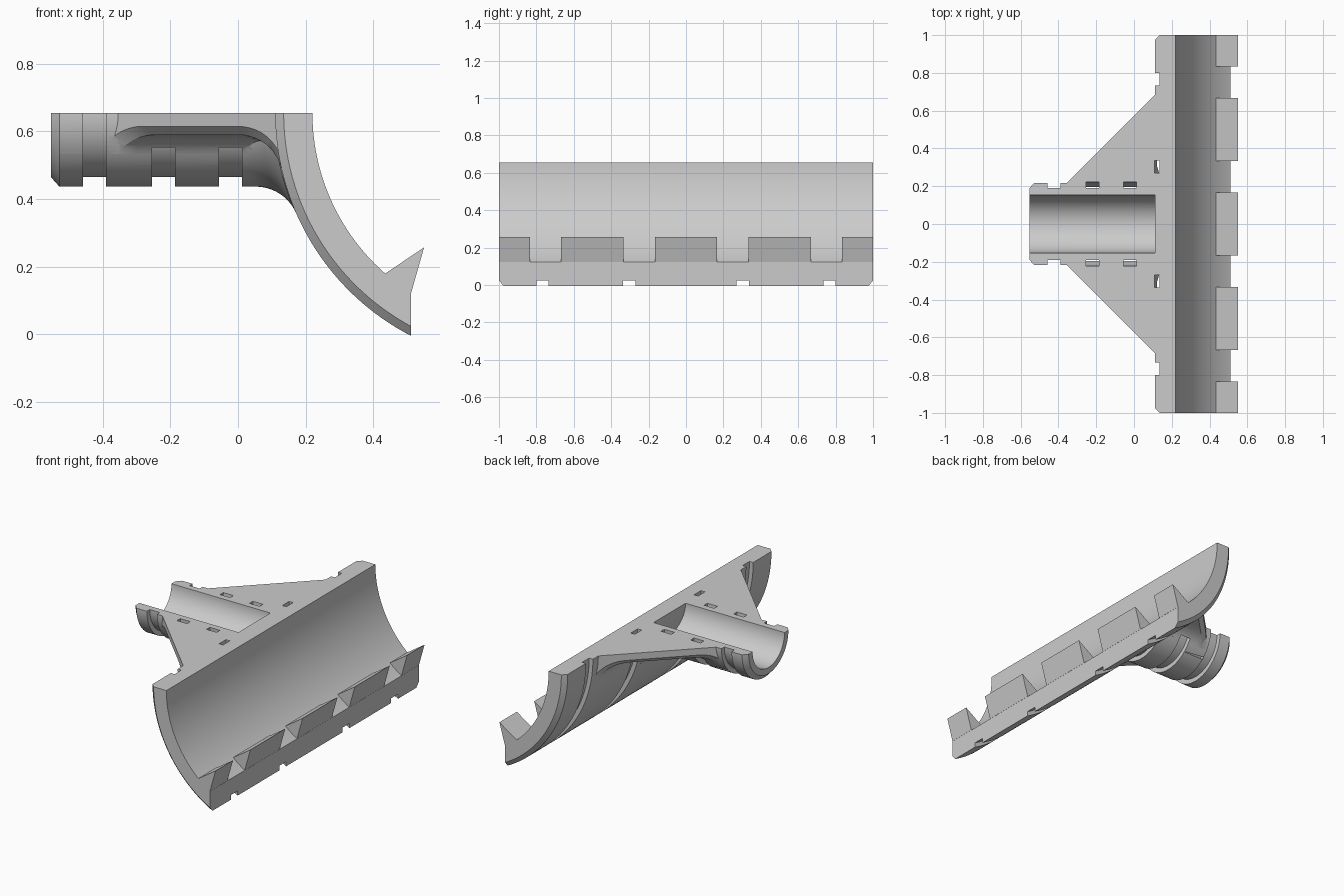
import bpy, bmesh
from math import sin, cos, sqrt, radians, atan2, pi
from mathutils import Vector

if "Cube" in bpy.data.objects:
    bpy.data.objects.remove(bpy.data.objects["Cube"], do_unlink=True)

TOP = 0.655                     # parting plane height
CX, RI, RO = 0.852, 0.632, 0.742   # main pipe axis and radii
RB, BORE = 0.218, 0.153         # branch outer radius and bore
RF = 0.13                       # fillet radius
CH = 0.025                      # chamfer size
PLATE = 0.59                    # underside of the web
DIAG = -0.572                   # where the sloping web edge meets y = 0

grey = bpy.data.materials.new("Light grey")
grey.use_nodes = True
COLOR = (0.6, 0.6, 0.6, 1)
grey.diffuse_color = COLOR
grey.node_tree.nodes["Principled BSDF"].inputs["Base Color"].default_value = COLOR


def finish(bm, name):
    bmesh.ops.recalc_face_normals(bm, faces=bm.faces[:])
    me = bpy.data.meshes.new(name)
    bm.to_mesh(me)
    bm.free()
    me.materials.append(grey)
    ob = bpy.data.objects.new(name, me)
    bpy.context.collection.objects.link(ob)
    return ob


def loft(name, sections, closed=False):
    """Skin equal-length closed polygons; cap both ends unless closed."""
    bm = bmesh.new()
    rings = [[bm.verts.new(p) for p in s] for s in sections]
    n = len(rings[0])
    pairs = list(zip(rings, rings[1:]))
    if closed:
        pairs.append((rings[-1], rings[0]))
    else:
        bm.faces.new(rings[0])
        bm.faces.new(rings[-1])
    for a, b in pairs:
        for i in range(n):
            j = (i + 1) % n
            bm.faces.new((a[i], a[j], b[j], b[i]))
    return finish(bm, name)


def box(name, lo, hi):
    return loft(name, [[(lo[0], lo[1], z), (hi[0], lo[1], z),
                        (hi[0], hi[1], z), (lo[0], hi[1], z)] for z in (lo[2], hi[2])])


def around_main(name, profile, start=-6, end=70, steps=48):
    """Sweep (r, y) points around the main pipe axis."""
    angles = [radians(start + (end - start) * i / steps) for i in range(steps + 1)]
    return loft(name, [[(CX - r * cos(a), y, TOP - r * sin(a)) for r, y in profile]
                       for a in angles])


def around_branch(name, profile, steps=96):
    """Sweep (x, r) points around the branch axis; profile may depend on the angle."""
    sections = []
    for i in range(steps):
        a = 2 * pi * i / steps
        pts = profile(a) if callable(profile) else profile
        sections.append([(x, r * sin(a), TOP - r * cos(a)) for x, r in pts])
    return loft(name, sections, closed=True)


def rod(name, stations, steps=96):
    """Solid rod along x from (x, r) stations."""
    return loft(name, [[(x, r * sin(2 * pi * i / steps), TOP - r * cos(2 * pi * i / steps))
                        for i in range(steps)] for x, r in stations])


def combine(ob, tool, operation):
    mod = ob.modifiers.new("bool", "BOOLEAN")
    mod.operation, mod.solver, mod.object = operation, "EXACT", tool
    bpy.context.view_layer.update()
    deps = bpy.context.evaluated_depsgraph_get()
    me = bpy.data.meshes.new_from_object(ob.evaluated_get(deps))
    ob.modifiers.clear()
    ob.data = me
    bpy.data.objects.remove(tool, do_unlink=True)


# Fillet centres and tangent points under the web
ZC = PLATE - RF
DZ = TOP - ZC
XC = CX - sqrt((RO + RF) ** 2 - DZ ** 2)
XT = XC + RF * (CX - XC) / (RO + RF)
YC = sqrt((RB + RF) ** 2 - DZ ** 2)
YT = YC - RF * YC / (RB + RF)


def underside(x, y):
    u = min(max(x, XC), XT) - XC
    v = YC - max(min(y, YC), YT)
    edge = (x - y - DIAG) / sqrt(2)
    z = ZC + min(sqrt(RF ** 2 - u ** 2), sqrt(RF ** 2 - v ** 2))
    return z + max(0, CH - edge)


def web(name, side):
    """Triangular web with filleted underside and chamfered sloping edge."""
    n = 10
    main_t = atan2(XT - XC, sqrt(RF ** 2 - (XT - XC) ** 2))
    branch_t = atan2(YC - YT, sqrt(RF ** 2 - (YC - YT) ** 2))
    xs = [-0.45, -0.3, -0.15] + [XC + RF * sin(main_t * i / n) for i in range(n + 1)] + [0.15]
    ys = [0.14] + [YC - RF * sin(branch_t * i / n) for i in range(n, -1, -1)] + [0.4, 0.55, 0.75]
    bm = bmesh.new()
    grid = [[bm.verts.new((x, y, 0)) for y in ys] for x in xs]
    for a, b in zip(grid, grid[1:]):
        for i in range(len(ys) - 1):
            bm.faces.new((a[i], b[i], b[i + 1], a[i + 1]))
    for offset, clear in ((0, True), (CH * sqrt(2), False)):
        bmesh.ops.bisect_plane(bm, geom=bm.verts[:] + bm.edges[:] + bm.faces[:], dist=1e-5,
                               plane_co=(DIAG + offset, 0, 0), plane_no=(-1, 1, 0),
                               clear_outer=clear)
    lower = bm.verts[:]
    made = bmesh.ops.extrude_face_region(bm, geom=bm.faces[:])["geom"]
    upper = {v for v in made if isinstance(v, bmesh.types.BMVert)}
    for v in bm.verts:
        v.co.z = TOP + 0.05 if v in upper else underside(v.co.x, v.co.y)
        v.co.y *= side
    return finish(bm, name)


def flare(a):
    """Fillet section between branch and main shell at one angle."""
    rc, c = RB + RF, cos(a)
    xc = CX - sqrt((RO + RF) ** 2 - (rc * c) ** 2)
    sweep = atan2(CX - xc, rc * c * c)
    arc = [(xc + RF * sin(sweep * i / 12), rc - RF * cos(sweep * i / 12)) for i in range(13)]
    xt, rt = arc[-1]
    return [(xc, 0.17)] + arc + [(xt + 0.04, rt), (xt + 0.04, 0.17)]


# Branch with webs and flare, then its bore
body = rod("tee_half_shell", [(-0.553, RB - 0.028), (-0.528, RB), (0.19, RB)])
for side in (1, -1):
    combine(body, web("web", side), "UNION")
combine(body, around_branch("flare", flare), "UNION")
combine(body, rod("bore", [(-0.7, BORE), (0.25, BORE)]), "DIFFERENCE")

# Main half shell with chamfered ends, trimmed at the lower lip
shell = around_main("main_shell", [(RI, -1), (RO - CH, -1), (RO, CH - 1),
                                   (RO, 1 - CH), (RO - CH, 1), (RI, 1)])
combine(shell, box("lip_trim", (0.512, -1.2, -0.5), (1, 1.2, 0.5)), "DIFFERENCE")
combine(body, shell, "UNION")

# Strap grooves around the main shell and the branch
for y in (-0.767, -0.303, 0.303, 0.767):
    ring = [(r, y + d) for r, d in ((0.717, -0.033), (RO + 0.002, -0.033),
                                    (RO + 0.002, 0.033), (0.717, 0.033))]
    combine(body, around_main("main_groove", ring, -8, 74), "DIFFERENCE")
for x in (-0.424, -0.22, -0.022):
    ring = [(x - 0.034, 0.19), (x - 0.034, 0.222), (x + 0.034, 0.222), (x + 0.034, 0.19)]
    combine(body, around_branch("branch_groove", ring), "DIFFERENCE")

# Flat parting face
combine(body, box("top_trim", (-1, -1.2, TOP), (1, 1.2, 1.2)), "DIFFERENCE")

# Interlocking teeth along the lower lip
tooth = [(0.435, 0.18), (0.55, 0.257), (0.512, 0.123), (0.49, 0.115), (0.44, 0.16)]
teeth = []
for i, (a, b) in enumerate(((-1, -0.833), (-0.667, -0.333), (-0.167, 0.167),
                            (0.333, 0.667), (0.833, 1))):
    teeth.append(loft(f"locking_tooth_{i + 1}", [[(x, y, z) for x, z in tooth] for y in (a, b)]))

# Smooth curved walls, keep edges sharp
bpy.ops.object.select_all(action="DESELECT")
body.select_set(True)
bpy.context.view_layer.objects.active = body
bpy.ops.object.shade_smooth_by_angle(angle=radians(25))
